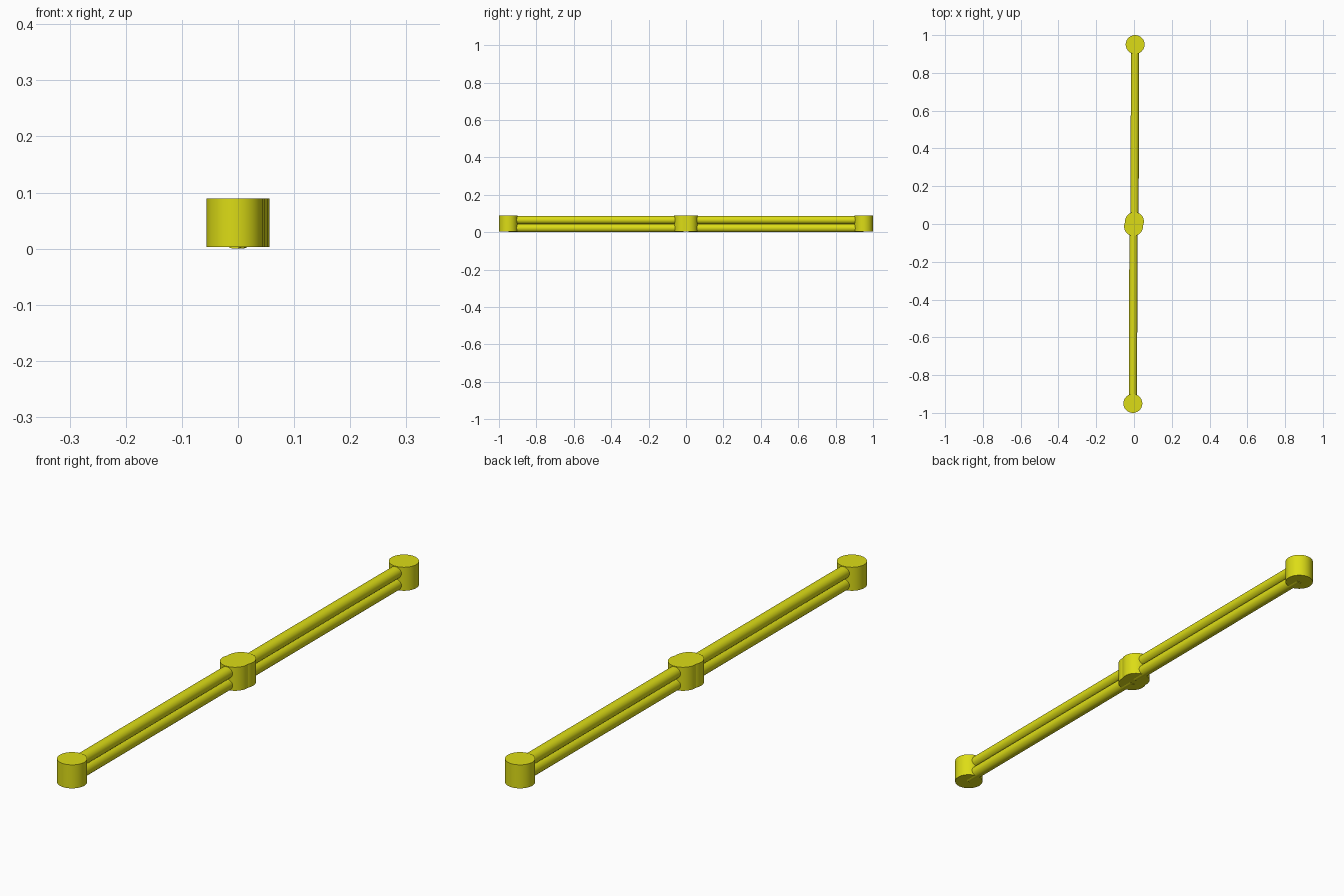
import bpy
import math
from mathutils import Vector

if "Cube" in bpy.data.objects:
    bpy.data.objects.remove(bpy.data.objects["Cube"])

yellow = bpy.data.materials.new("yellow")
yellow.diffuse_color = (0.72, 0.72, 0.008, 1)
yellow.use_nodes = True
yellow.node_tree.nodes["Principled BSDF"].inputs["Base Color"].default_value = yellow.diffuse_color

CAP_R, CAP_BOTTOM, CAP_TOP = 0.05, 0.003, 0.089
ROD_R = 0.0218


def cylinder(name, start, end, radius):
    """Smooth capped cylinder running from start to end."""
    start, end = Vector(start), Vector(end)
    axis = end - start
    bpy.ops.mesh.primitive_cylinder_add(
        vertices=48, radius=radius, depth=axis.length,
        location=(start + end) / 2,
        rotation=axis.to_track_quat('Z', 'Y').to_euler())
    obj = bpy.context.object
    obj.name = name
    obj.data.materials.append(yellow)
    bpy.ops.object.shade_smooth_by_angle(angle=math.radians(35))
    return obj


# Two mirrored links that overlap at the middle to form the hub
for side, s in (("front", -1), ("back", 1)):
    inner = (s * 0.0025, s * 0.0135)
    outer = (s * 0.006, s * 0.95)

    # Upright posts at both ends of the link
    for part, (x, y) in (("hub_post", inner), ("end_post", outer)):
        cylinder(f"{side}_{part}", (x, y, CAP_BOTTOM), (x, y, CAP_TOP), CAP_R)

    # Stacked pair of rods between the posts
    for level, z in (("lower", ROD_R), ("upper", 3 * ROD_R)):
        cylinder(f"{side}_{level}_rod", (*inner, z), (*outer, z), ROD_R)
